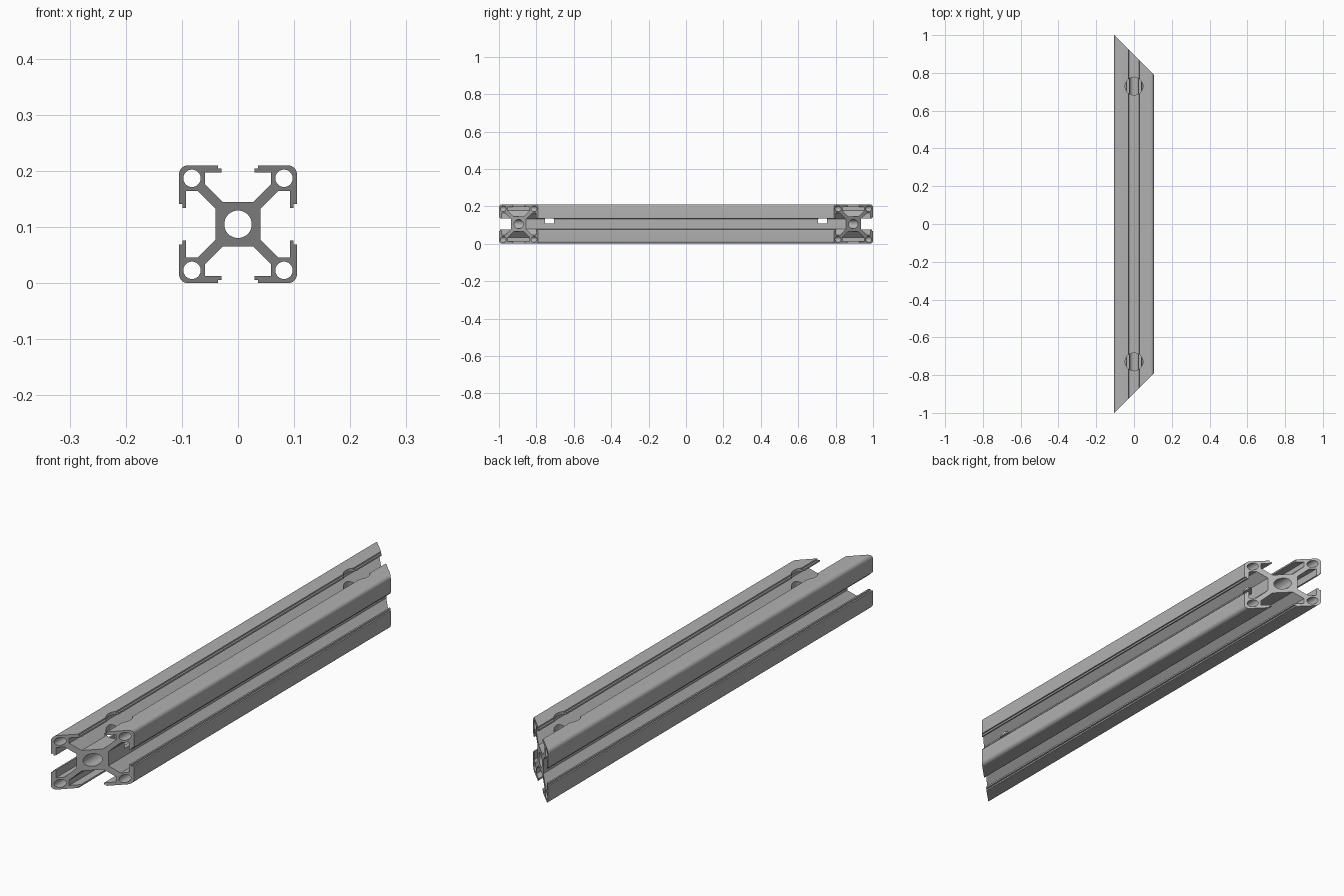
import bpy, bmesh
from math import cos, sin, pi, radians
from mathutils import Matrix, Vector

cube = bpy.data.objects.get("Cube")
if cube:
    bpy.data.objects.remove(cube)

HALF = 0.105      # half the section width, also the height of its axis
MITRE = 0.895     # half length along the axis
ROUND = 0.016     # outer corner radius

aluminium = bpy.data.materials.new("aluminium grey")
aluminium.use_nodes = True
grey = (0.44, 0.44, 0.44, 1)
aluminium.diffuse_color = grey
aluminium.node_tree.nodes["Principled BSDF"].inputs["Base Color"].default_value = grey


def circle(x, z, r, n):
    return [(x + r * cos(2 * pi * i / n), z + r * sin(2 * pi * i / n)) for i in range(n)]


def section_outline():
    # one half of a quadrant: core side, diagonal web, corner block, stepped lip
    half = [(0.04, 0.0275), (0.0715, 0.059), (0.0925, 0.059), (0.0925, 0.029),
            (0.099, 0.029), (0.099, 0.036), (HALF, 0.036)]
    c = HALF - ROUND
    arc = [(c + ROUND * cos(a * pi / 16), c + ROUND * sin(a * pi / 16)) for a in range(9)]
    quadrant = half + arc + [(z, x) for x, z in reversed(half)]
    points = []
    for _ in range(4):
        points += quadrant
        quadrant = [(-z, x) for x, z in quadrant]
    return points


def add_loop(bm, points):
    verts = [bm.verts.new((x, 0, z)) for x, z in points]
    return [bm.edges.new((verts[i - 1], verts[i])) for i in range(len(verts))]


# Section with centre bore and four corner bores
bm = bmesh.new()
edges = add_loop(bm, section_outline())
edges += add_loop(bm, circle(0, 0, 0.0245, 40))
for sx in (-1, 1):
    for sz in (-1, 1):
        edges += add_loop(bm, circle(sx * 0.082, sz * 0.082, 0.0155, 28))
bmesh.ops.triangle_fill(bm, edges=edges, use_beauty=True, use_dissolve=False,
                        normal=Vector((0, -1, 0)))

# Extrude along y and shear both ends into mitres
front = list(bm.verts)
result = bmesh.ops.extrude_face_region(bm, geom=bm.faces[:], use_keep_orig=True)
back = [g for g in result["geom"] if isinstance(g, bmesh.types.BMVert)]
for verts, side in ((front, -1), (back, 1)):
    for v in verts:
        v.co.y = side * (MITRE - v.co.x)
bmesh.ops.translate(bm, verts=bm.verts[:], vec=(0, 0, HALF))
bmesh.ops.recalc_face_normals(bm, faces=bm.faces[:])

mesh = bpy.data.meshes.new("slotted_rail")
bm.to_mesh(mesh)
bm.free()
mesh.materials.append(aluminium)
rail = bpy.data.objects.new("slotted_rail", mesh)
bpy.context.collection.objects.link(rail)

# Access holes drilled from the top down to the axis
cutters = []
bottom, top = 0.107, 0.3
for y in (-0.73, 0.73):
    bm = bmesh.new()
    bmesh.ops.create_cone(bm, cap_ends=True, segments=48, radius1=0.047, radius2=0.047,
                          depth=top - bottom,
                          matrix=Matrix.Translation((0, y, (top + bottom) / 2)))
    drill_mesh = bpy.data.meshes.new("drill")
    bm.to_mesh(drill_mesh)
    bm.free()
    drill_mesh.materials.append(aluminium)
    drill = bpy.data.objects.new("drill", drill_mesh)
    drill.hide_render = True
    bpy.context.collection.objects.link(drill)
    cutters.append(drill)
    mod = rail.modifiers.new("access hole", 'BOOLEAN')
    mod.operation = 'DIFFERENCE'
    mod.solver = 'EXACT'
    mod.object = drill

bpy.ops.object.select_all(action='DESELECT')
rail.select_set(True)
bpy.context.view_layer.objects.active = rail
for mod in list(rail.modifiers):
    bpy.ops.object.modifier_apply(modifier=mod.name)
for drill in cutters:
    bpy.data.objects.remove(drill)

bpy.ops.object.shade_smooth_by_angle(angle=radians(30))
